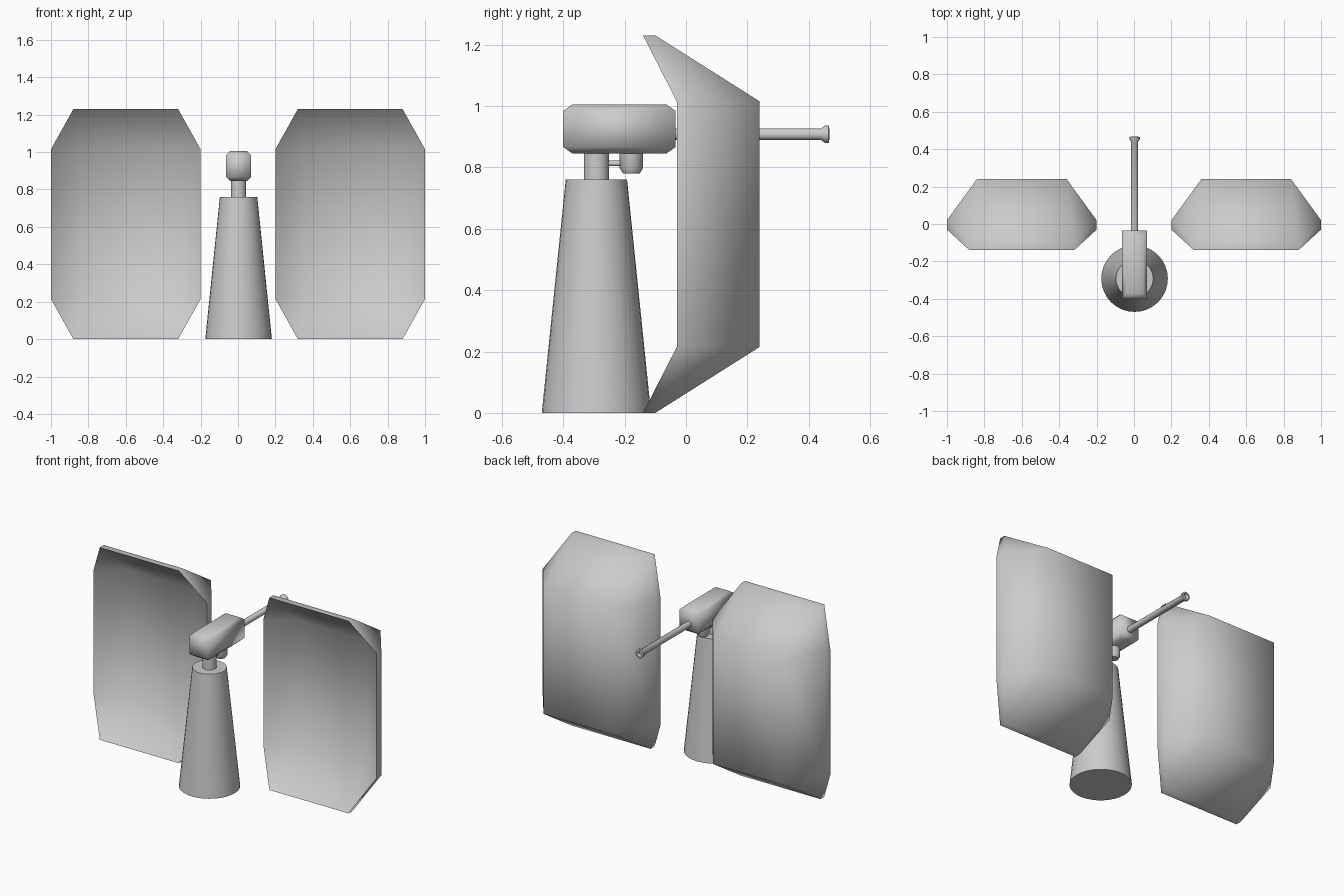
import bpy, bmesh, math
from mathutils import Matrix, Vector

cube = bpy.data.objects.get("Cube")
if cube:
    bpy.data.objects.remove(cube, do_unlink=True)

# Single colour
grey = bpy.data.materials.new("light_grey")
grey.use_nodes = True
colour = (0.6, 0.6, 0.6, 1)
grey.diffuse_color = colour
grey.node_tree.nodes["Principled BSDF"].inputs["Base Color"].default_value = colour


def finish(name, bm, angle):
    bmesh.ops.recalc_face_normals(bm, faces=bm.faces)
    mesh = bpy.data.meshes.new(name)
    bm.to_mesh(mesh)
    bm.free()
    mesh.materials.append(grey)
    obj = bpy.data.objects.new(name, mesh)
    bpy.context.collection.objects.link(obj)
    bpy.ops.object.select_all(action='DESELECT')
    obj.select_set(True)
    bpy.context.view_layer.objects.active = obj
    bpy.ops.object.shade_smooth_by_angle(angle=math.radians(angle))
    return obj


def loft(name, rings, matrix, angle):
    """Skin a stack of equal-length point rings and cap both ends."""
    bm = bmesh.new()
    rows = [[bm.verts.new(matrix @ Vector(p)) for p in ring] for ring in rings]
    n = len(rows[0])
    for a, b in zip(rows, rows[1:]):
        for i in range(n):
            j = (i + 1) % n
            bm.faces.new((a[i], a[j], b[j], b[i]))
    bm.faces.new(rows[0])
    bm.faces.new(rows[-1])
    return finish(name, bm, angle)


def lathe(name, profile, origin, along_y=False, n=32, angle=50):
    """Revolve (radius, height) points about z, or about y."""
    turn = Matrix.Rotation(-math.pi / 2, 4, 'X') if along_y else Matrix()
    step = 2 * math.pi / n
    rings = [[(r * math.cos(i * step), r * math.sin(i * step), h) for i in range(n)]
             for r, h in profile]
    return loft(name, rings, Matrix.Translation(origin) @ turn, angle)


SIGNS = ((1, 1), (-1, 1), (-1, -1), (1, -1))


def shield(name, cx):
    """Octagonal shield: bulging back, thin rim, shallower dished front."""
    bm = bmesh.new()
    mid = 0.615

    def skin(hub_y, side_y, top_y):
        hub, side, top = [
            [bm.verts.new((cx + sx * x, y, mid + sz * z)) for sx, sz in SIGNS]
            for x, y, z in ((0.24, hub_y, 0.4), (0.4, side_y, 0.4), (0.28, top_y, 0.615))]
        bm.faces.new(hub)
        rim = []
        for i in range(4):
            j = (i + 1) % 4
            edge = side if i % 2 else top
            bm.faces.new((hub[i], side[i], top[i]))
            bm.faces.new((hub[i], edge[i], edge[j], hub[j]))
            rim += [top[i], side[i]] if i % 2 else [side[i], top[i]]
        return rim

    back = skin(0.24, 0.02, -0.10)
    front = skin(0.08, -0.03, -0.14)
    for i in range(8):
        j = (i + 1) % 8
        bm.faces.new((back[i], back[j], front[j], front[i]))
    return finish(name, bm, 65)


# Shields either side
shield("left_shield", 0.6)
shield("right_shield", -0.6)

# Tapered pedestal and neck
cx, cy = 0.003, -0.292
lathe("pedestal", [(0.178, 0), (0.1, 0.76)], (cx, cy, 0))
lathe("neck", [(0.041, 0.75), (0.041, 0.86)], (cx, cy, 0))

# Head block with chamfered top and bottom
levels = [(0.045, 0.153, 0.845), (0.066, 0.183, 0.866),
          (0.066, 0.183, 0.984), (0.046, 0.153, 1.005)]
loft("head", [[(sx * w, sy * d, z) for sx, sy in SIGNS] for w, d, z in levels],
     Matrix.Translation((cx, -0.217, 0)), 180)

# Small sensor pod under the head, joined to the neck by a pin
lathe("pod", [(0.027, 0.78), (0.038, 0.797), (0.038, 0.86)], (cx, -0.178, 0))
lathe("pod_pin", [(0.009, 0), (0.009, 0.1)], (cx, -0.28, 0.813), True, 12)

# Barrel with flared muzzle and shallow bore
lathe("barrel", [(0.019, -0.06), (0.019, 0.44), (0.028, 0.453), (0.028, 0.465),
                 (0.018, 0.467), (0.012, 0.45)], (cx, 0, 0.908), True, 24)
